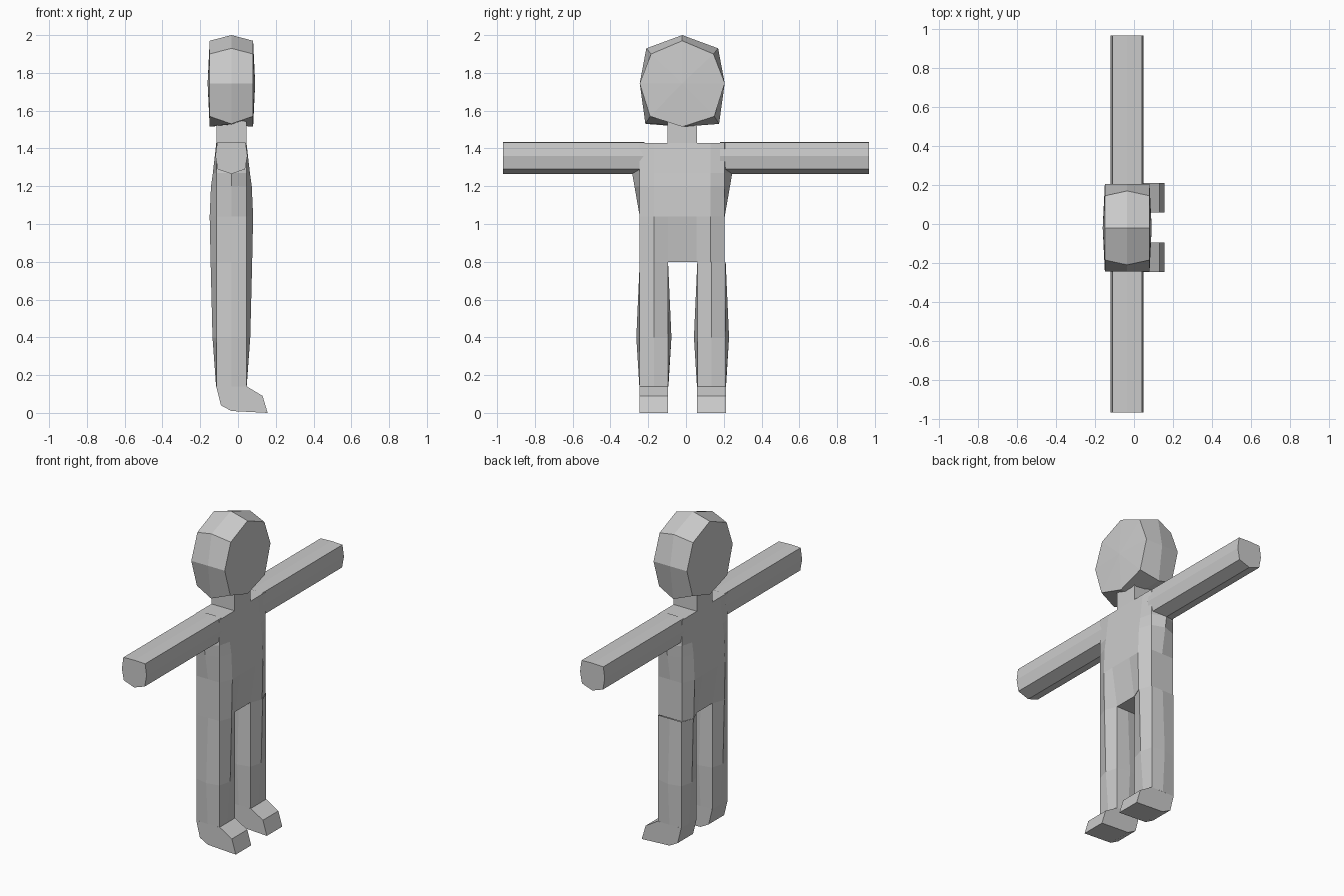
import bpy
import bmesh

if "Cube" in bpy.data.objects:
    bpy.data.objects.remove(bpy.data.objects["Cube"])

CX, CY = -0.035, -0.02   # body axis
LEGS = (("left", 0.135), ("right", -0.17))


def loft(name, rings, start=True, end=True):
    """Skin a list of equal-length point rings; optional caps. A cap may be an apex point."""
    bm = bmesh.new()
    rows = [[bm.verts.new(p) for p in r] for r in rings]
    n = len(rows[0])
    for a, b in zip(rows, rows[1:]):
        for i in range(n):
            j = (i + 1) % n
            bm.faces.new((a[i], a[j], b[j], b[i]))
    for row, cap in ((rows[0], start), (rows[-1], end)):
        if cap is True:
            bm.faces.new(row)
        elif cap:
            apex = bm.verts.new(cap)
            for i in range(n):
                bm.faces.new((row[i], row[(i + 1) % n], apex))
    bmesh.ops.recalc_face_normals(bm, faces=bm.faces)
    mesh = bpy.data.meshes.new(name)
    bm.to_mesh(mesh)
    bm.free()
    obj = bpy.data.objects.new(name, mesh)
    bpy.context.collection.objects.link(obj)
    return obj


def ring(cy, z, side, front):
    """Horizontal ring, mirrored in x and y. front: (dy, dx) from the side inwards."""
    half = front + [(-dy, dx) for dy, dx in reversed(front) if dy > 0]
    pts = [(side, 0)] + half + [(-side, 0)] + [(dy, -dx) for dy, dx in reversed(half)]
    return [(CX + dx, cy + dy, z) for dy, dx in pts]


# Head: octagonal disc with a wider middle ring and slightly domed front and back
def head_ring(x_off, half):
    pts = half + [(-y, z) for y, z in reversed(half[1:-1])]
    return [(CX + x_off, CY + y, z) for y, z in pts]


face = [(0, 1.97), (0.165, 1.90), (0.225, 1.745), (0.17, 1.57), (0, 1.515)]
rim = [(0, 2.0), (0.19, 1.93), (0.225, 1.745), (0.195, 1.53), (0, 1.525)]
loft("head", [head_ring(-0.115, face), head_ring(0, rim), head_ring(0.115, face)],
     (CX - 0.126, CY, 1.745), (CX + 0.126, CY, 1.745))

# Neck
loft("neck", [ring(CY, z, 0.077, [(0.077, 0.08), (0, 0.08)]) for z in (1.40, 1.56)], False, False)

# Torso
torso = [
    (0.80, 0.225, 0.11, 0.08),
    (1.04, 0.225, 0.115, 0.115),
    (1.20, 0.253, 0.108, 0.108),
    (1.27, 0.265, 0.098, 0.098),
    (1.43, 0.225, 0.08, 0.08),
]
loft("torso", [ring(CY, z, s, [(0.225, 0.08), (0.15, m), (0.075, c)]) for z, s, m, c in torso])

# Arms: straight octagonal bars
arm = [(-0.075, 1.432), (0, 1.435), (0.075, 1.432), (0.085, 1.36),
       (0.072, 1.29), (0, 1.265), (-0.072, 1.29), (-0.085, 1.36)]
for name, y0, y1 in (("left", 0.18, 0.97), ("right", -0.22, -0.97)):
    loft(name + "_arm", [[(CX + x, y, z) for x, z in arm] for y in (y0, y1)], False)

# Legs and feet
foot = [(-0.115, 0.14), (0.047, 0.14), (0.13, 0.09), (0.157, 0.0), (-0.035, 0.01), (-0.09, 0.04)]
for name, y in LEGS:
    rows = [(0.80, 0.075, 0.11), (0.40, 0.093, 0.10), (0.14, 0.077, 0.081)]
    loft(name + "_leg", [ring(y, z, s, [(0.075, 0.08), (0, d)]) for z, s, d in rows], False, False)
    loft(name + "_foot", [[(x, y + s * 0.076, z) for x, z in foot] for s in (-1, 1)])
